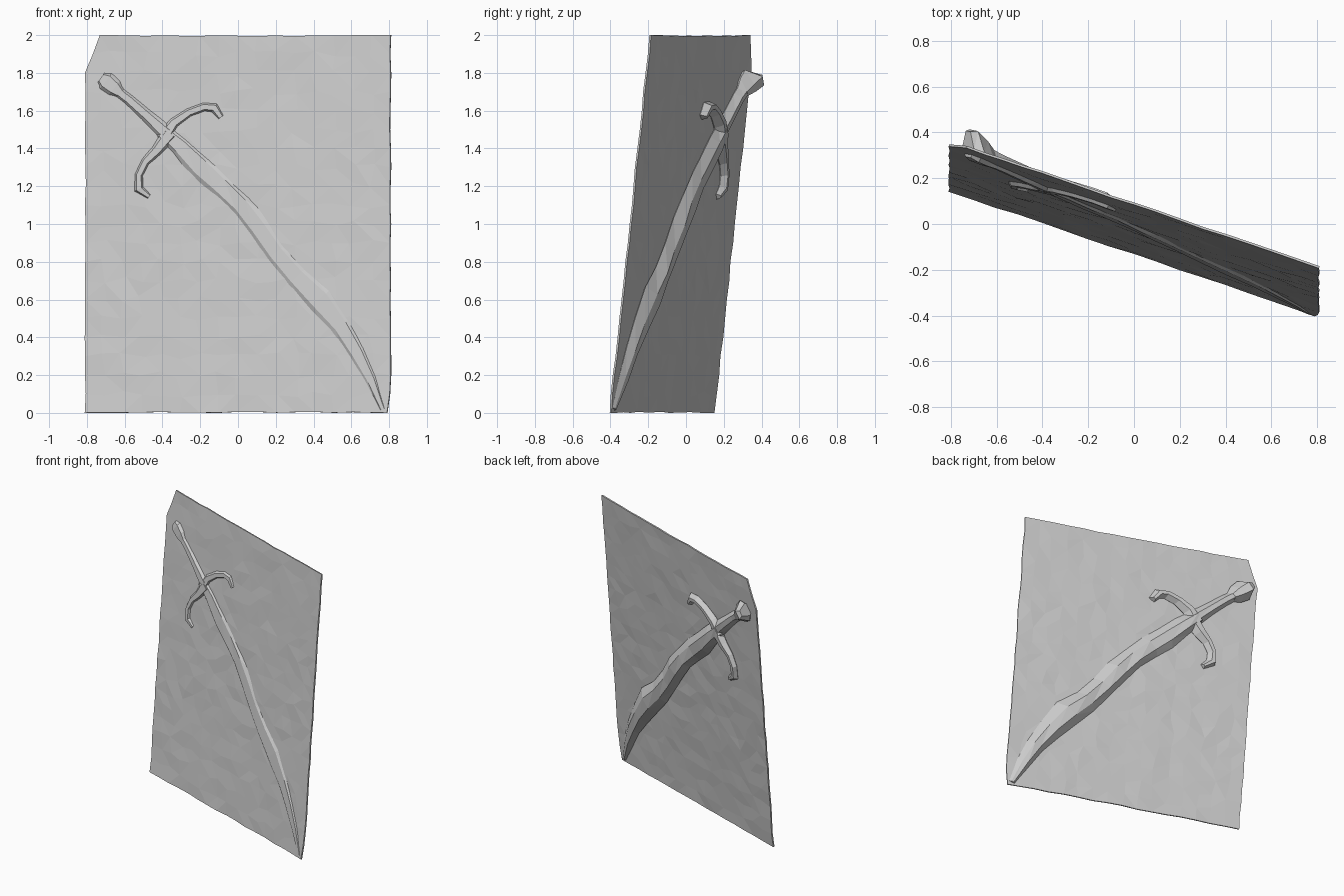
import bpy, bmesh, random, math
from mathutils import Vector

random.seed(4)


def on_slab(x, z, off=0.0):
    """Point on the leaning slab; positive offset is toward the back."""
    return Vector((x, -0.34 * x + 0.108 * (z - 1) - 0.02 + off, z))


def finish(name, bm):
    bmesh.ops.recalc_face_normals(bm, faces=bm.faces)
    me = bpy.data.meshes.new(name)
    bm.to_mesh(me)
    bm.free()
    ob = bpy.data.objects.new(name, me)
    bpy.context.collection.objects.link(ob)
    return ob


def loft(name, stations, rough=0.0):
    """Faceted bar along (x, z, half width, front depth, back depth)."""
    bm = bmesh.new()
    rings = []
    n = len(stations)
    for i, (x, z, w, f, b) in enumerate(stations):
        a, c = stations[max(i - 1, 0)], stations[min(i + 1, n - 1)]
        dx, dz = c[0] - a[0], c[1] - a[1]
        l = math.hypot(dx, dz)
        px, pz = -dz / l, dx / l
        ring = []
        for s, o in ((-1, 0.2), (-0.4, 1), (0.4, 1), (1, 0.2), (0.45, -1), (-0.45, -1)):
            k = w * s * (1 + random.uniform(-rough, rough))
            depth = b * o if o > 0 else f * o
            depth *= 1 + random.uniform(-rough, rough)
            ring.append(bm.verts.new(on_slab(x + px * k, max(z + pz * k, 0.0), depth)))
        rings.append(ring)
    for r, q in zip(rings, rings[1:]):
        for j in range(6):
            k = (j + 1) % 6
            bm.faces.new((r[j], r[k], q[k], q[j]))
    bm.faces.new(rings[0])
    bm.faces.new(rings[-1])
    bmesh.ops.triangulate(bm, faces=bm.faces)
    return finish(name, bm)


# Thin leaning stone slab with chipped rim and one cut corner
bm = bmesh.new()
NX, NZ = 16, 20
grid = []
for j in range(NZ + 1):
    row = []
    for i in range(NX + 1):
        u, v = i / NX, j / NZ
        rim_x, rim_z = i in (0, NX), j in (0, NZ)
        x, z = -0.81 + 1.62 * u, 2 * v
        if rim_x and not rim_z:
            x -= math.copysign(random.uniform(0, 0.006), x)
        elif rim_z and not rim_x:
            z += random.uniform(0, 0.006) * (1 if j == 0 else -1)
        elif not rim_x:
            x += random.uniform(-0.02, 0.02)
            z += random.uniform(-0.02, 0.02)
        if z > 1.8:
            x += 0.08 * (z - 1.8) / 0.2 * max(0, 1 - u * 4)
        if i == NX and j == 0:
            x -= 0.02
        row.append(bm.verts.new(on_slab(x, z, random.uniform(-0.003, 0.003))))
    grid.append(row)
for j in range(NZ):
    for i in range(NX):
        bm.faces.new((grid[j][i], grid[j][i + 1], grid[j + 1][i + 1], grid[j + 1][i]))
bmesh.ops.triangulate(bm, faces=bm.faces)
slab = finish("stone_slab", bm)
mod = slab.modifiers.new("thickness", "SOLIDIFY")
mod.thickness = 0.01
mod.offset = 0

# Curved blade, shallow in front and proud at the back
loft("blade", [
    (-0.40, 1.49, 0.06, 0.020, 0.055), (-0.31, 1.41, 0.075, 0.020, 0.055),
    (-0.20, 1.30, 0.085, 0.018, 0.055), (-0.10, 1.21, 0.080, 0.016, 0.055),
    (0.01, 1.10, 0.080, 0.018, 0.060), (0.11, 0.98, 0.080, 0.016, 0.060),
    (0.20, 0.85, 0.080, 0.016, 0.060), (0.31, 0.72, 0.080, 0.016, 0.060),
    (0.43, 0.60, 0.100, 0.018, 0.065), (0.54, 0.46, 0.075, 0.016, 0.055),
    (0.63, 0.32, 0.060, 0.014, 0.045), (0.70, 0.18, 0.045, 0.012, 0.035),
    (0.765, 0.02, 0.02, 0.010, 0.015)], 0.12)

# Grip and flared pommel
loft("grip", [
    (-0.66, 1.72, 0.035, 0.020, 0.065), (-0.58, 1.66, 0.038, 0.020, 0.055),
    (-0.49, 1.58, 0.042, 0.022, 0.05), (-0.38, 1.48, 0.055, 0.025, 0.05)], 0.06)
loft("pommel", [
    (-0.725, 1.775, 0.045, 0.018, 0.095), (-0.70, 1.757, 0.075, 0.026, 0.110),
    (-0.655, 1.72, 0.065, 0.025, 0.085), (-0.62, 1.69, 0.036, 0.020, 0.060)])

# Two curled arms of the crossguard
loft("guard_arm_upper", [
    (-0.40, 1.45, 0.055, 0.025, 0.055), (-0.34, 1.535, 0.038, 0.020, 0.055),
    (-0.26, 1.59, 0.030, 0.018, 0.050), (-0.18, 1.62, 0.030, 0.018, 0.050),
    (-0.125, 1.615, 0.034, 0.020, 0.050), (-0.09, 1.565, 0.022, 0.015, 0.040)])
loft("guard_arm_lower", [
    (-0.36, 1.48, 0.055, 0.025, 0.055), (-0.43, 1.39, 0.040, 0.024, 0.050),
    (-0.49, 1.33, 0.030, 0.024, 0.040), (-0.525, 1.26, 0.028, 0.024, 0.040),
    (-0.525, 1.185, 0.033, 0.026, 0.040), (-0.47, 1.145, 0.018, 0.015, 0.030)])
